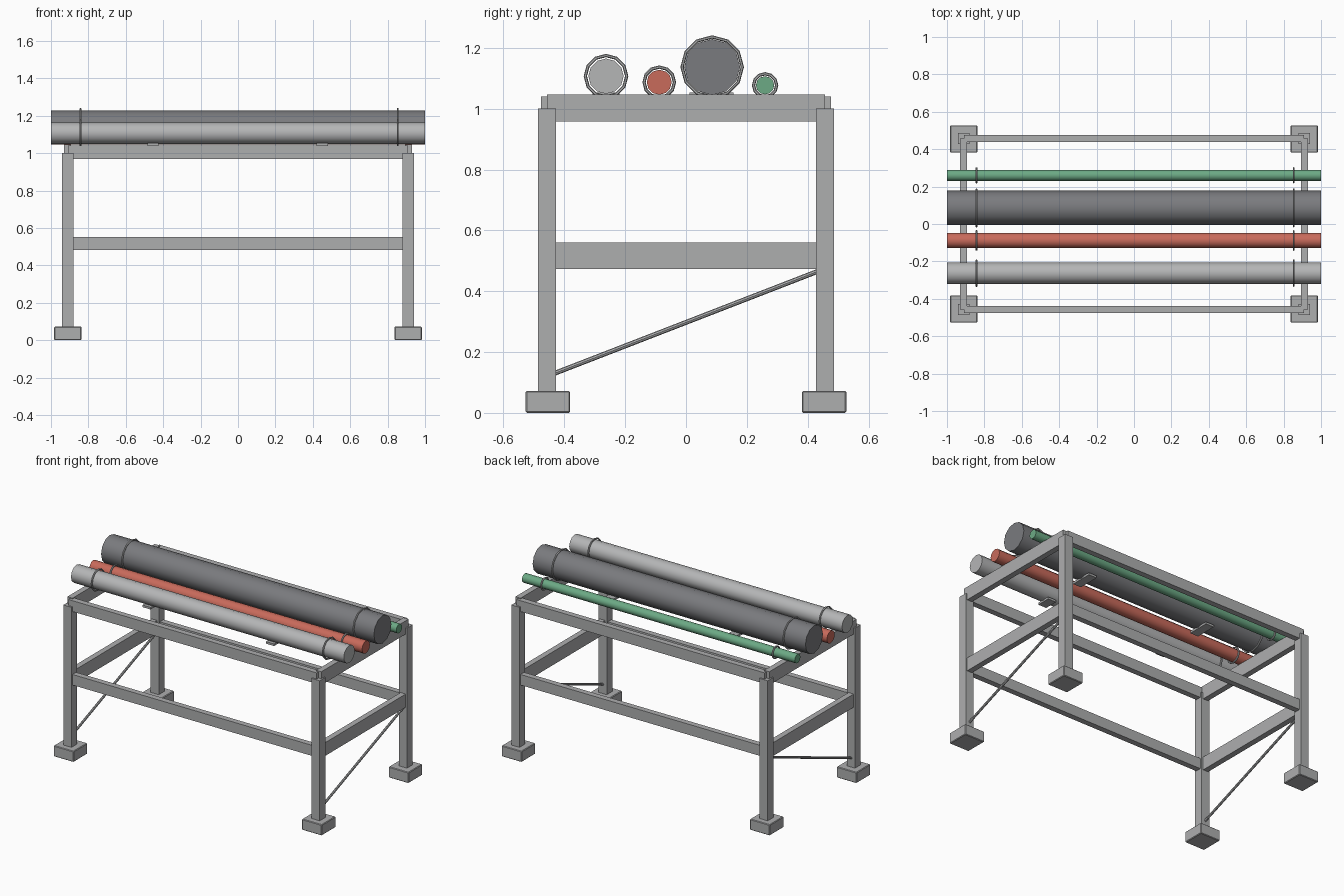
import bpy, math
from mathutils import Vector

cube = bpy.data.objects.get("Cube")
if cube:
    bpy.data.objects.remove(cube, do_unlink=True)


def material(name, rgb):
    m = bpy.data.materials.new(name)
    m.use_nodes = True
    m.diffuse_color = (*rgb, 1)
    m.node_tree.nodes["Principled BSDF"].inputs["Base Color"].default_value = (*rgb, 1)
    return m


STEEL = material("steel grey", (0.42, 0.425, 0.43))
PALE = material("pale grey", (0.46, 0.465, 0.47))
DARK = material("dark grey", (0.195, 0.198, 0.21))
RED = material("brick red", (0.58, 0.145, 0.105))
GREEN = material("green", (0.15, 0.40, 0.235))


def finish(name, mat):
    ob = bpy.context.object
    ob.name = name
    ob.data.materials.append(mat)
    return ob


def box(name, centre, size, mat=STEEL, bevel=0):
    bpy.ops.mesh.primitive_cube_add(size=1, location=centre)
    ob = finish(name, mat)
    ob.scale = size
    bpy.ops.object.transform_apply(location=False, rotation=False, scale=True)
    if bevel:
        mod = ob.modifiers.new("bevel", 'BEVEL')
        mod.width, mod.segments = bevel, 1
    return ob


def rod(name, a, b, radius, mat, sides):
    a, b = Vector(a), Vector(b)
    bpy.ops.mesh.primitive_cylinder_add(
        vertices=sides, radius=radius, depth=(b - a).length, location=(a + b) / 2,
        rotation=(b - a).to_track_quat('Z', 'Y').to_euler())
    ob = finish(name, mat)
    bpy.ops.object.shade_smooth_by_angle(angle=math.radians(35))
    return ob


LX, LY = 0.91, 0.457     # leg centre lines

# Legs standing on block feet
for sx, side in ((-1, "right"), (1, "left")):
    for sy, end in ((-1, "front"), (1, "back")):
        box(f"{end}_{side}_leg", (sx * LX, sy * LY, 0.53), (0.06, 0.06, 0.94))
        box(f"{end}_{side}_foot", (sx * LX, sy * 0.454, 0.036),
            (0.146, 0.146, 0.072), bevel=0.004)

# Long rails along the front and back
for sy, end in ((-1, "front"), (1, "back")):
    box(f"{end}_top_rail", (0, sy * LY, 1.004), (2 * LX, 0.038, 0.072))
    box(f"{end}_middle_rail", (0, sy * LY, 0.516), (2 * LX, 0.038, 0.07))

# Cross beams and rising braces at both ends
for sx, side in ((-1, "right"), (1, "left")):
    box(f"{side}_top_beam", (sx * 0.912, 0, 1.002), (0.038, 2 * LY, 0.088))
    box(f"{side}_middle_beam", (sx * 0.912, 0, 0.517), (0.038, 2 * LY, 0.088))
    rod(f"{side}_brace", (sx * LX, -0.44, 0.127), (sx * LX, 0.44, 0.468), 0.008, STEEL, 8)

# Pipes with loose retaining rings: name, y, z, radius, ring radius, colour
PIPES = (
    ("pale_pipe", -0.263, 1.107, 0.058, 0.068, PALE),
    ("red_pipe", -0.088, 1.087, 0.041, 0.050, RED),
    ("dark_pipe", 0.086, 1.137, 0.092, 0.099, DARK),
    ("green_pipe", 0.260, 1.077, 0.030, 0.038, GREEN),
)
for name, y, z, r, ring_r, mat in PIPES:
    rod(name, (-1, y, z), (1, y, z), r, mat, 12)
    for x, side in ((-0.842, "right"), (0.854, "left")):
        bpy.ops.mesh.primitive_torus_add(
            major_radius=ring_r, minor_radius=0.0055, major_segments=12, minor_segments=6,
            location=(x, y, z), rotation=(0, math.pi / 2, 0))
        finish(f"{name}_{side}_ring", STEEL)
        bpy.ops.object.shade_smooth_by_angle(angle=math.radians(35))

# Saddle plates beneath the two larger pipes
for name, y, width in (("pale", -0.263, 0.09), ("dark", 0.084, 0.145)):
    for x, side in ((-0.455, "right"), (0.45, "left")):
        box(f"{name}_pipe_{side}_saddle", (x, y, 1.046), (0.06, width, 0.014))
